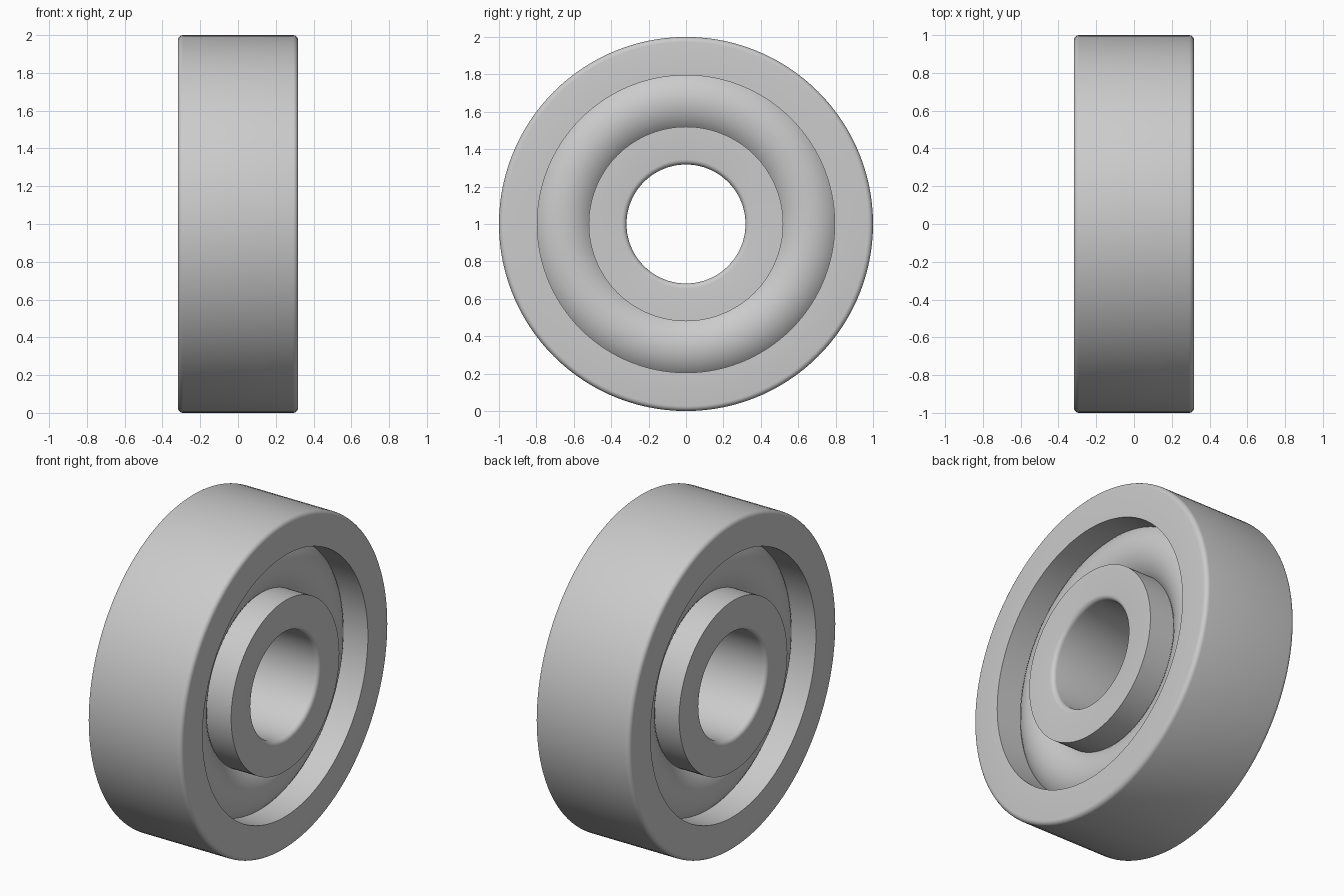
import bpy
import bmesh
from math import cos, sin, pi, radians
from mathutils import Vector, Matrix

cube = bpy.data.objects.get("Cube")
if cube:
    bpy.data.objects.remove(cube)

HALF = 0.318      # half width of the rings
FILLET = 0.027
SEGMENTS = 120

steel = bpy.data.materials.new("steel grey")
steel.use_nodes = True
steel.diffuse_color = (0.6, 0.6, 0.6, 1)
steel.node_tree.nodes["Principled BSDF"].inputs["Base Color"].default_value = (0.6, 0.6, 0.6, 1)


def arc(x, r, radius, start, end, steps):
    """Points (x, r) along an arc, angles in degrees."""
    return [(x + radius * cos(a), r + radius * sin(a))
            for a in (radians(start + (end - start) * i / steps) for i in range(steps + 1))]


def lathe(name, profile):
    """Turn a closed (x, r) profile around the x axis."""
    bm = bmesh.new()
    rings = []
    for s in range(SEGMENTS):
        turn = Matrix.Rotation(2 * pi * s / SEGMENTS, 3, "X")
        rings.append([bm.verts.new(turn @ Vector((x, 0, r))) for x, r in profile])
    n = len(profile)
    for s in range(SEGMENTS):
        a, b = rings[s], rings[(s + 1) % SEGMENTS]
        for i in range(n):
            j = (i + 1) % n
            bm.faces.new((a[i], a[j], b[j], b[i]))
    bmesh.ops.recalc_face_normals(bm, faces=bm.faces)
    mesh = bpy.data.meshes.new(name)
    bm.to_mesh(mesh)
    bm.free()
    mesh.materials.append(steel)
    obj = bpy.data.objects.new(name, mesh)
    obj.location.z = 1
    bpy.context.collection.objects.link(obj)
    bpy.ops.object.select_all(action="DESELECT")
    obj.select_set(True)
    bpy.context.view_layer.objects.active = obj
    bpy.ops.object.shade_smooth_by_angle(angle=radians(35))
    return obj


edge = HALF - FILLET

# Outer ring, rounded on its rim
lathe("outer_ring", [(-HALF, 0.795), (HALF, 0.795)]
      + arc(edge, 1 - FILLET, FILLET, 0, 90, 5)
      + arc(-edge, 1 - FILLET, FILLET, 90, 180, 5))

# Inner ring, rounded at the bore
bore = 0.318
lathe("inner_ring", [(HALF, 0.52), (-HALF, 0.52)]
      + arc(-edge, bore + FILLET, FILLET, 180, 270, 5)
      + arc(edge, bore + FILLET, FILLET, 270, 360, 5))

# Rounded rolling band between the rings
lathe("rolling_band", arc(0, 0.658, 0.205, 0, 360, 40)[:-1])
